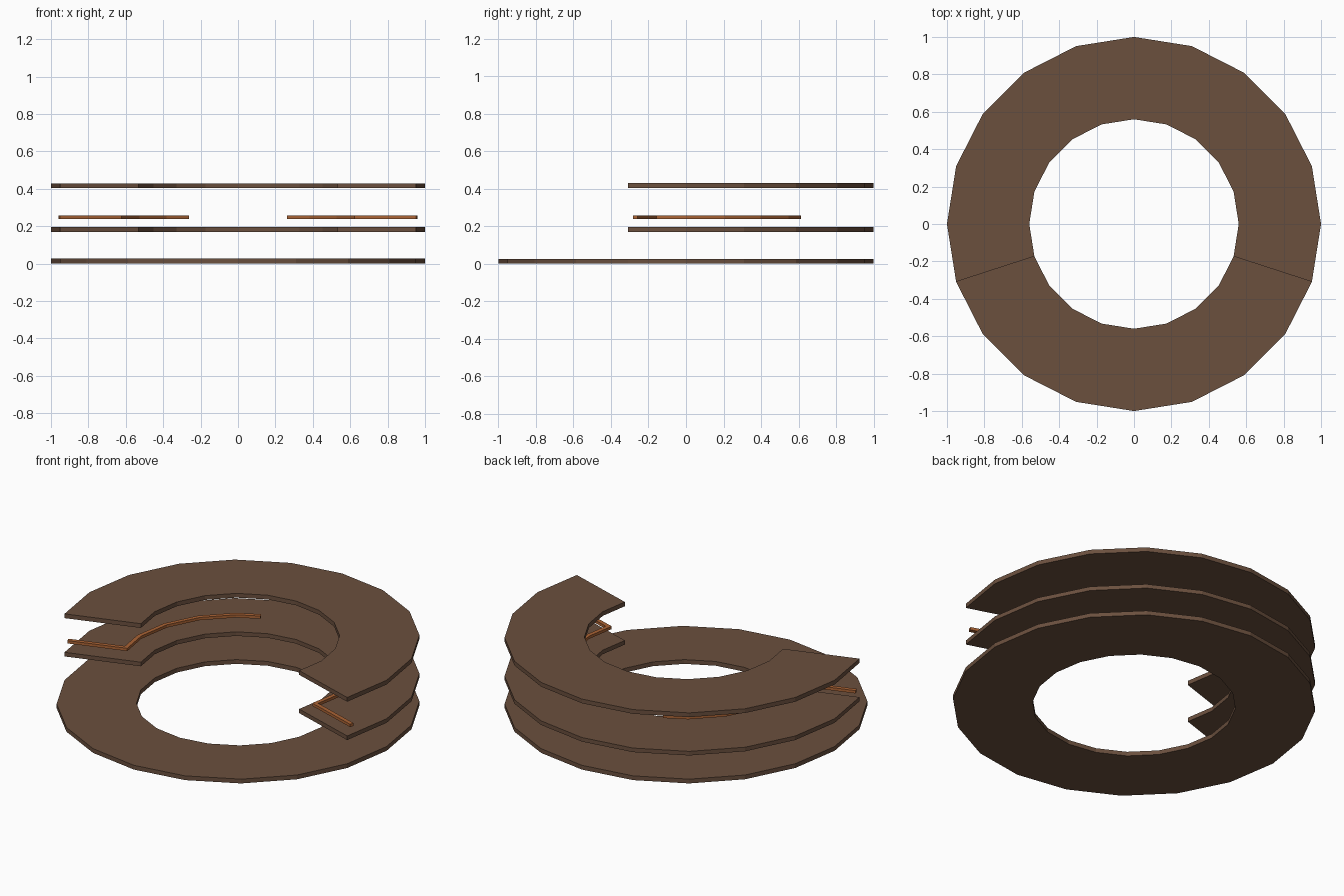
import bpy, math
from mathutils import Vector

if "Cube" in bpy.data.objects:
    bpy.data.objects.remove(bpy.data.objects["Cube"])

STEP = math.radians(18)  # twenty-sided rings


def material(name, rgb):
    m = bpy.data.materials.new(name)
    m.diffuse_color = (*rgb, 1)
    m.use_nodes = True
    m.node_tree.nodes["Principled BSDF"].inputs["Base Color"].default_value = m.diffuse_color
    return m


BROWN = material("dull brown", (0.145, 0.079, 0.048))
COPPER = material("copper", (0.40, 0.125, 0.035))


def sweep(name, sections, closed, mat):
    """Skin a chain of four-point cross-sections into one solid."""
    n = len(sections)
    verts = [p for s in sections for p in s]
    faces = []
    for i in range(n if closed else n - 1):
        a, b = 4 * i, 4 * ((i + 1) % n)
        for k in range(4):
            j = (k + 1) % 4
            faces.append((a + k, a + j, b + j, b + k))
    if not closed:
        faces += [(3, 2, 1, 0), tuple(4 * (n - 1) + k for k in range(4))]
    me = bpy.data.meshes.new(name)
    me.from_pydata(verts, [], faces)
    me.materials.append(mat)
    ob = bpy.data.objects.new(name, me)
    bpy.context.collection.objects.link(ob)
    return ob


def section(inner, outer, z0, z1):
    return [(inner[0], inner[1], z0), (inner[0], inner[1], z1),
            (outer[0], outer[1], z1), (outer[0], outer[1], z0)]


def polar(r, a):
    return Vector((r * math.cos(a), r * math.sin(a)))


def ring(name, first, count, closed, z0, z1):
    secs = [section(polar(0.56, i * STEP), polar(1.0, i * STEP), z0, z1)
            for i in range(first, first + count)]
    return sweep(name, secs, closed, BROWN)


# Full base ring and two open rings above it
ring("base_ring", 0, 20, True, 0.0, 0.026)
ring("middle_ring", -1, 13, False, 0.17, 0.195)
ring("top_ring", -1, 13, False, 0.403, 0.429)


# Bent copper strip: a radial lead, then an arc round the ring
def strip(name, side):
    lead_dir = polar(1, -STEP)
    offset = Vector((-lead_dir.y, lead_dir.x)) * 0.038
    pts = [lead_dir * 0.992 + offset, lead_dir * 0.657 + offset]
    pts += [polar(0.664, i * STEP) for i in range(4)]
    pts.append(polar(0.659, math.radians(66)))
    half, secs = 0.0125, []
    for i, p in enumerate(pts):
        d1 = (p - pts[i - 1]).normalized() if i else None
        d2 = (pts[i + 1] - p).normalized() if i < len(pts) - 1 else d1
        d1 = d1 or d2
        n1, n2 = Vector((-d1.y, d1.x)), Vector((-d2.y, d2.x))
        m = (n1 + n2).normalized()
        m *= half / m.dot(n1)  # mitred corner
        a, b = p + m, p - m
        secs.append(section((a.x * side, a.y), (b.x * side, b.y), 0.239, 0.256))
    return sweep(name, secs, False, COPPER)


strips = [strip("right_copper_strip", 1), strip("left_copper_strip", -1)]

# Make all face directions point outward
import bmesh
for ob in bpy.context.collection.objects:
    bm = bmesh.new()
    bm.from_mesh(ob.data)
    bmesh.ops.recalc_face_normals(bm, faces=bm.faces)
    bm.to_mesh(ob.data)
    bm.free()
